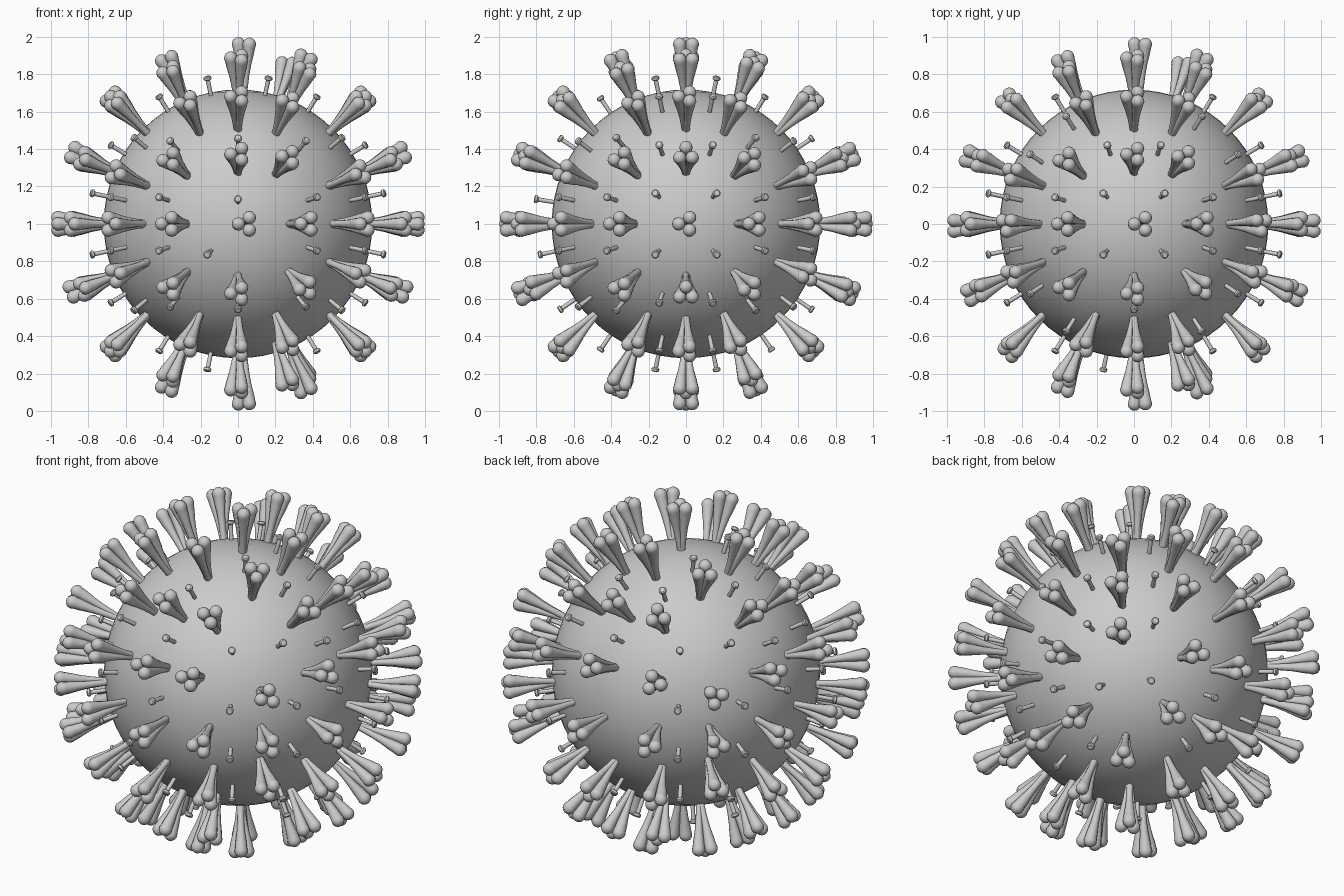
import bpy, bmesh, math
from mathutils import Vector, Matrix

if "Cube" in bpy.data.objects:
    bpy.data.objects.remove(bpy.data.objects["Cube"])

CENTRE = Vector((0, 0, 1))


def revolve(bm, profile, sides, mat):
    """Spin (radius, height) points around z, then transform by mat."""
    rings = []
    for r, h in profile:
        rings.append([bm.verts.new(mat @ Vector((r * math.cos(a), r * math.sin(a), h)))
                      for a in (2 * math.pi * i / sides for i in range(sides))])
    for lo, hi in zip(rings, rings[1:]):
        for i in range(sides):
            j = (i + 1) % sides
            bm.faces.new((lo[i], lo[j], hi[j], hi[i]))
    bm.faces.new(rings[-1])
    bm.faces.new(rings[0][::-1])


def frame(d, point):
    """Matrix at the centre with z along d and x towards 'point'."""
    z = d.normalized()
    x = (point - z * point.dot(z)).normalized()
    y = z.cross(x)
    return Matrix.Translation(CENTRE) @ Matrix((x, y, z)).transposed().to_4x4()


def finish(bm, name, angle):
    bmesh.ops.recalc_face_normals(bm, faces=bm.faces)
    me = bpy.data.meshes.new(name)
    bm.to_mesh(me)
    bm.free()
    ob = bpy.data.objects.new(name, me)
    bpy.context.collection.objects.link(ob)
    bpy.ops.object.select_all(action='DESELECT')
    ob.select_set(True)
    bpy.context.view_layer.objects.active = ob
    bpy.ops.object.shade_smooth_by_angle(angle=math.radians(angle))


# round body
bm = bmesh.new()
bmesh.ops.create_uvsphere(bm, u_segments=64, v_segments=32, radius=0.718,
                          matrix=Matrix.Translation(CENTRE))
finish(bm, "body", 40)

# club spikes: three leaning teardrop lobes each
R = 0.036
LOBE = [(0.017, 0), (0.018, 0.10), (0.022, 0.16), (0.030, 0.22)]
LOBE += [(R * math.cos(math.radians(a)), 0.266 + R * math.sin(math.radians(a)))
         for a in (-25, 0, 25, 45, 65, 82)]


def spike(bm, d, point):
    base = frame(d, point)
    for k in range(3):
        lean = (Matrix.Rotation(k * 2 * math.pi / 3, 4, 'Z')
                @ Matrix.Translation((0.003, 0, 0.698))
                @ Matrix.Rotation(math.atan(0.036 / 0.265), 4, 'Y'))
        revolve(bm, LOBE, 12, base @ lean)


step = {-2: -1, -1: -0.42, 0: 0, 1: 0.42, 2: 1}
nudged = {(1, -2, 1), (1, 1, 2), (1, 2, -1), (1, -1, -2)}
bm = bmesh.new()
for i in step:
    for j in step:
        for k in step:
            key = (i, j, k)
            size = [abs(v) for v in key]
            if max(size) < 2 or min(size) == 2:   # surface of the grid, no corners
                continue
            d = Vector([step[v] for v in key])
            if key in nudged:
                d.x = 0.32
            elif size[0] == 1 and sorted(size) == [1, 1, 2]:
                d.x *= 1.06
            if sum(size) == 2 and i == 0:
                d.x = 0.043
            side = abs(i) == 2 and abs(j) < 2 and abs(k) < 2
            point = Vector((0, -1, 0)) if abs(i) == 2 else Vector((-1, 0, 0))
            if side and j == 0 and k:
                point = Vector((0, 0, 1))
            spike(bm, d, point)
finish(bm, "club_spikes", 40)

# small pins with flat heads, listed per face as grid offsets
PIN = [(0.011, 0.70), (0.012, 0.80), (0.021, 0.806), (0.021, 0.818), (0.015, 0.823)]
A, B = 0.21, 0.62
SIGNS = [(s, t) for s in (-1, 1) for t in (-1, 1)]
outer = [(s * B, t * A) for s, t in SIGNS]
inner = [(s * A, t * A) for s, t in SIGNS]
tall = [(v, u) for u, v in outer]
corner = [(s * 0.67, t * 0.83) for s, t in SIGNS]
front_corner = [(s * 0.63, t * 0.77) for s, t in SIGNS]
single = [(0, 0.68), (0, -0.68)]
pins = []
for s in (-1, 1):
    pins += [Vector((s, u, v)) for u, v in outer + inner + tall + corner]
    pins += [Vector((u, v, s)) for u, v in outer]
    pins += [Vector((u, s, v)) for u, v in outer + single + front_corner]
pins += [Vector((u, v, 1)) for u, v in inner + [(-A, B), (A, B), (0, -0.68)]]
pins += [Vector((u, v, -1)) for u, v in single + [(-A, -A), (-A, A)]]
pins += [Vector((0, -1, 0.165)), Vector((-A, -1, -A))]
bm = bmesh.new()
for d in pins:
    revolve(bm, PIN, 12, frame(d, Vector((0.31, 0.52, 0.79))))
finish(bm, "small_pins", 30)
